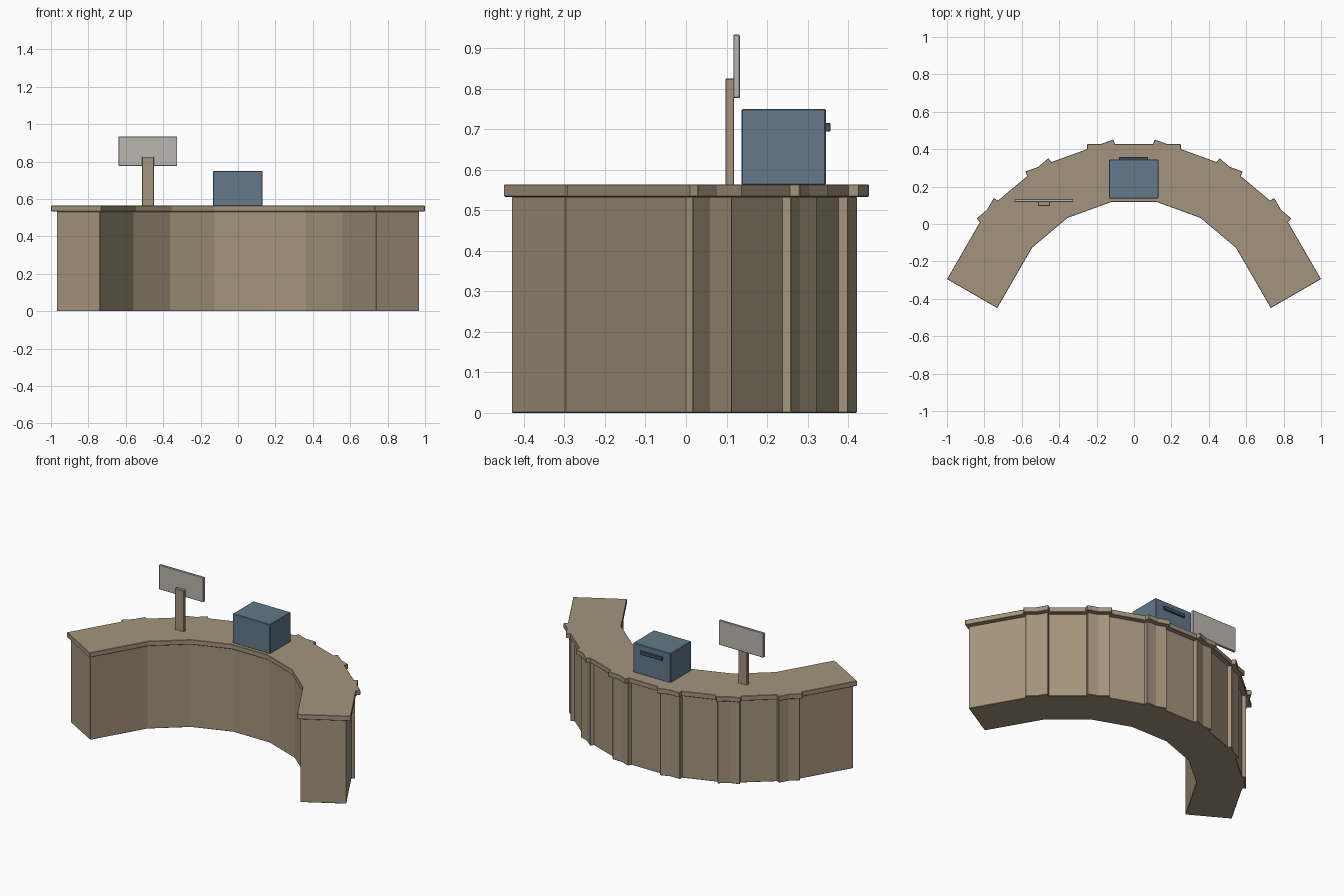
import bpy
import math

if "Cube" in bpy.data.objects:
    bpy.data.objects.remove(bpy.data.objects["Cube"])


def material(name, rgb):
    m = bpy.data.materials.new(name)
    m.diffuse_color = (*rgb, 1.0)
    m.use_nodes = True
    m.node_tree.nodes["Principled BSDF"].inputs["Base Color"].default_value = m.diffuse_color
    return m


WOOD = material("warm wood", (0.37, 0.295, 0.205))
BLUE = material("slate blue", (0.125, 0.19, 0.255))
DARK = material("dark slate", (0.06, 0.09, 0.125))
GREY = material("pale grey", (0.50, 0.475, 0.44))


def box(name, lo, hi, mat, bevel=0.003, angle=0.0, origin=None):
    """Box from corner to corner, optionally turned about z and moved."""
    bpy.ops.mesh.primitive_cube_add(size=1)
    ob = bpy.context.object
    ob.name = name
    size = [b - a for a, b in zip(lo, hi)]
    mid = [(a + b) / 2 for a, b in zip(lo, hi)]
    for v in ob.data.vertices:
        v.co = [c * s for c, s in zip(v.co, size)]
    ob.location = origin if origin else mid
    ob.rotation_euler.z = angle
    ob.data.materials.append(mat)
    if bevel:
        mod = ob.modifiers.new("edge", "BEVEL")
        mod.width = bevel
        mod.segments = 1
    return ob


def arc_boxes(name, radius, centre_y, width, depth, z0, z1):
    """Seven overlapping straight sections fanned along an arc."""
    for i in range(-3, 4):
        a = math.radians(20 * i)
        pos = (radius * math.sin(a), centre_y + radius * math.cos(a), (z0 + z1) / 2)
        box(f"{name}_{i + 4}", (-width / 2, -depth / 2, z0),
            (width / 2, depth / 2, z1), WOOD, 0.002, -a, pos)


# Curved counter: body sections and overhanging worktop sections
arc_boxes("counter_body", 0.85, -0.583, 0.475, 0.266, 0.0, 0.533)
arc_boxes("counter_top", 0.855, -0.583, 0.50, 0.31, 0.533, 0.564)

# Cash box with a raised strip on its back
box("cash_box", (-0.133, 0.137, 0.562), (0.13, 0.345, 0.75), BLUE)
box("cash_box_strip", (-0.08, 0.343, 0.694), (0.075, 0.357, 0.715), DARK, 0.002)

# Sign post and board
box("sign_post", (-0.512, 0.097, 0.562), (-0.45, 0.119, 0.825), WOOD, 0.002)
box("sign_board", (-0.638, 0.117, 0.777), (-0.325, 0.133, 0.933), GREY, 0.002)
